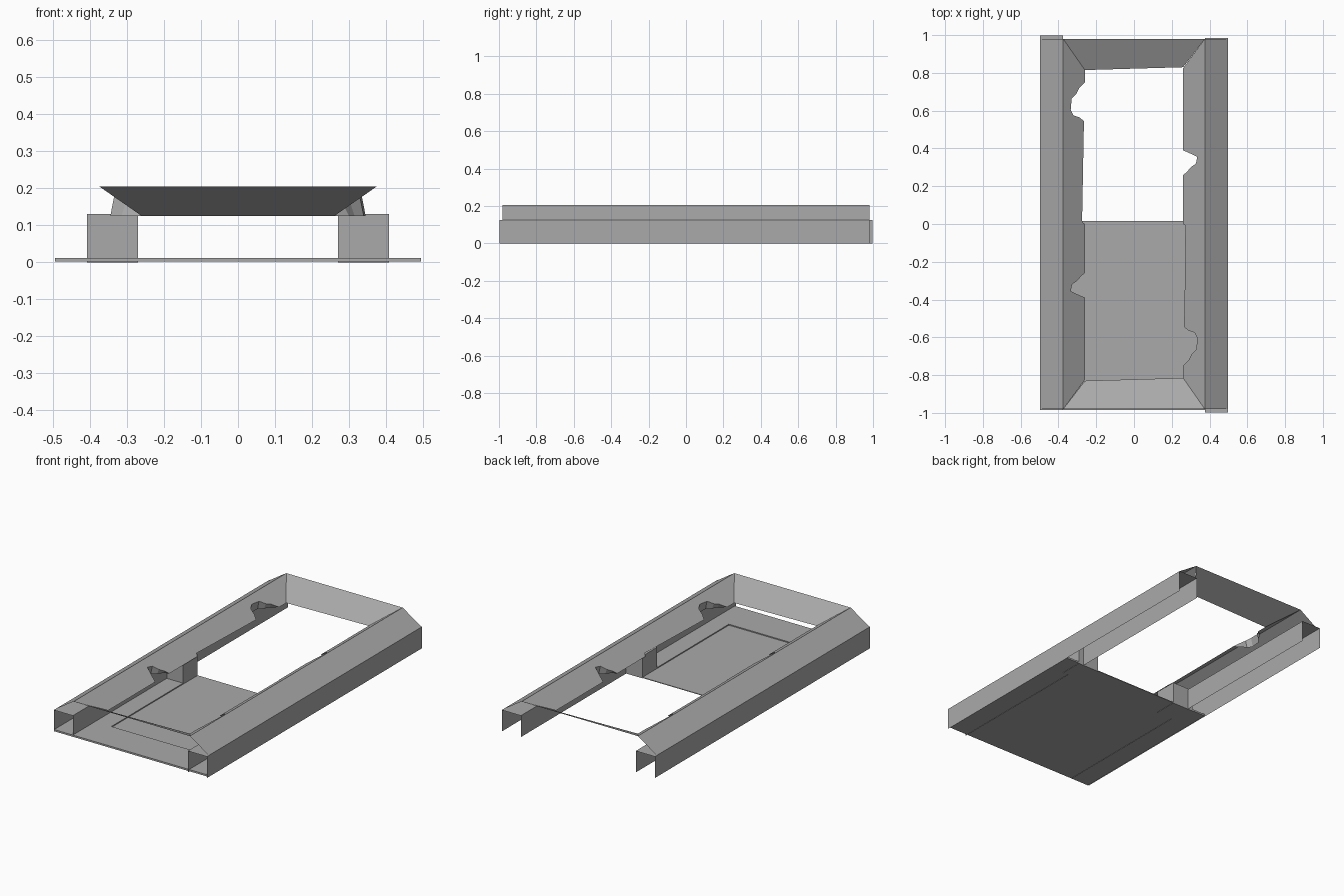
import bpy

if "Cube" in bpy.data.objects:
    bpy.data.objects.remove(bpy.data.objects["Cube"], do_unlink=True)

grey = bpy.data.materials.new("plain grey")
grey.use_nodes = True
colour = (0.4, 0.4, 0.4, 1)
grey.diffuse_color = colour
grey.node_tree.nodes["Principled BSDF"].inputs["Base Color"].default_value = colour

RIDGE_X, RIDGE_Z = 0.375, 0.205
EAVE_Z, LIP_X = 0.125, 0.26
OUTER_X = 0.498


def add_mesh(name, verts, faces):
    mesh = bpy.data.meshes.new(name)
    mesh.from_pydata(verts, [], faces)
    mesh.update()
    mesh.materials.append(grey)
    obj = bpy.data.objects.new(name, mesh)
    bpy.context.collection.objects.link(obj)
    return obj


def add_pair(name, verts, faces):
    """The structure repeats when turned half way round."""
    add_mesh(name + "_right", verts, faces)
    add_mesh(name + "_left", [(-x, -y, z) for x, y, z in verts], faces)


def add_strip(name, section, y0, y1):
    """Sheet that follows a section (x, z) along y."""
    n = len(section)
    verts = [(x, y, z) for y in (y0, y1) for x, z in section]
    faces = [(i, i + 1, n + i + 1, n + i) for i in range(n - 1)]
    add_pair(name, verts, faces)


def add_box(name, x0, x1, y0, y1, z0, z1):
    verts = [(x, y, z) for z in (z0, z1) for x, y in ((x0, y0), (x1, y0), (x1, y1), (x0, y1))]
    faces = [(3, 2, 1, 0), (4, 5, 6, 7)]
    faces += [(i, (i + 1) % 4, (i + 1) % 4 + 4, i + 4) for i in range(4)]
    add_mesh(name, verts, faces)


def slope_z(x):
    t = (RIDGE_X - abs(x)) / (RIDGE_X - LIP_X)
    return RIDGE_Z + t * (EAVE_Z - RIDGE_Z)


# Side channels: outer wall, flat top and inner wall, open below
add_strip("side_channel", [(-OUTER_X, 0), (-OUTER_X, EAVE_Z), (-RIDGE_X, EAVE_Z), (-RIDGE_X, 0)],
          -0.985, 0.998)

# Outer slopes from the wall top to the ridge
add_strip("outer_slope", [(-OUTER_X, EAVE_Z), (-RIDGE_X, RIDGE_Z)], -0.98, 0.98)

# Inner slopes with two broken notches each
big_notch = [(-0.26, 0.75), (-0.29, 0.72), (-0.305, 0.69), (-0.33, 0.665), (-0.335, 0.605),
             (-0.32, 0.575), (-0.29, 0.565), (-0.265, 0.545)]
small_notch = [(-0.26, -0.26), (-0.28, -0.275), (-0.3, -0.3), (-0.328, -0.32),
               (-0.335, -0.355), (-0.305, -0.37), (-0.26, -0.39)]
lip = [(-LIP_X, 0.815)] + big_notch + [(-0.275, 0.01), (-LIP_X, 0)] + small_notch + [(-LIP_X, -0.825)]
outline = [(-RIDGE_X, -0.98), (-RIDGE_X, 0.98)] + lip
add_pair("inner_slope", [(x, y, slope_z(x)) for x, y in outline], [tuple(range(len(outline)))[::-1]])

# Broken edges hanging below each notch
for label, notch in (("big", big_notch), ("small", small_notch)):
    n = len(notch)
    top = [(x, y, slope_z(x)) for x, y in notch]
    foot = [(x - 0.01, y, EAVE_Z) for x, y in notch]
    add_pair(label + "_notch_edge", top + foot, [(i, i + 1, n + i + 1, n + i) for i in range(n - 1)])

# End slopes with mitred corners
end = [(-RIDGE_X, 0.98, RIDGE_Z), (RIDGE_X, 0.98, RIDGE_Z),
       (LIP_X, 0.83, EAVE_Z), (-LIP_X, 0.815, EAVE_Z)]
add_pair("end_slope", end, [(3, 2, 1, 0)])

# Floor under the front half: thin panel and raised rim
FRONT, MID = -0.985, 0.015
add_box("floor_panel", -0.49, 0.49, FRONT, MID, 0.002, 0.006)
add_box("floor_rim_front", -0.27, 0.27, FRONT, -0.78, 0.002, 0.012)
for side, s in (("right", -1), ("left", 1)):
    x0, x1 = sorted((s * 0.27, s * 0.495))
    add_box("floor_rim_" + side, x0, x1, FRONT, MID, 0.002, 0.012)
    # Posts at the middle of the frame
    x0, x1 = sorted((s * 0.27, s * 0.408))
    add_box("post_" + side, x0, x1, -0.12, MID, 0, 0.13)
